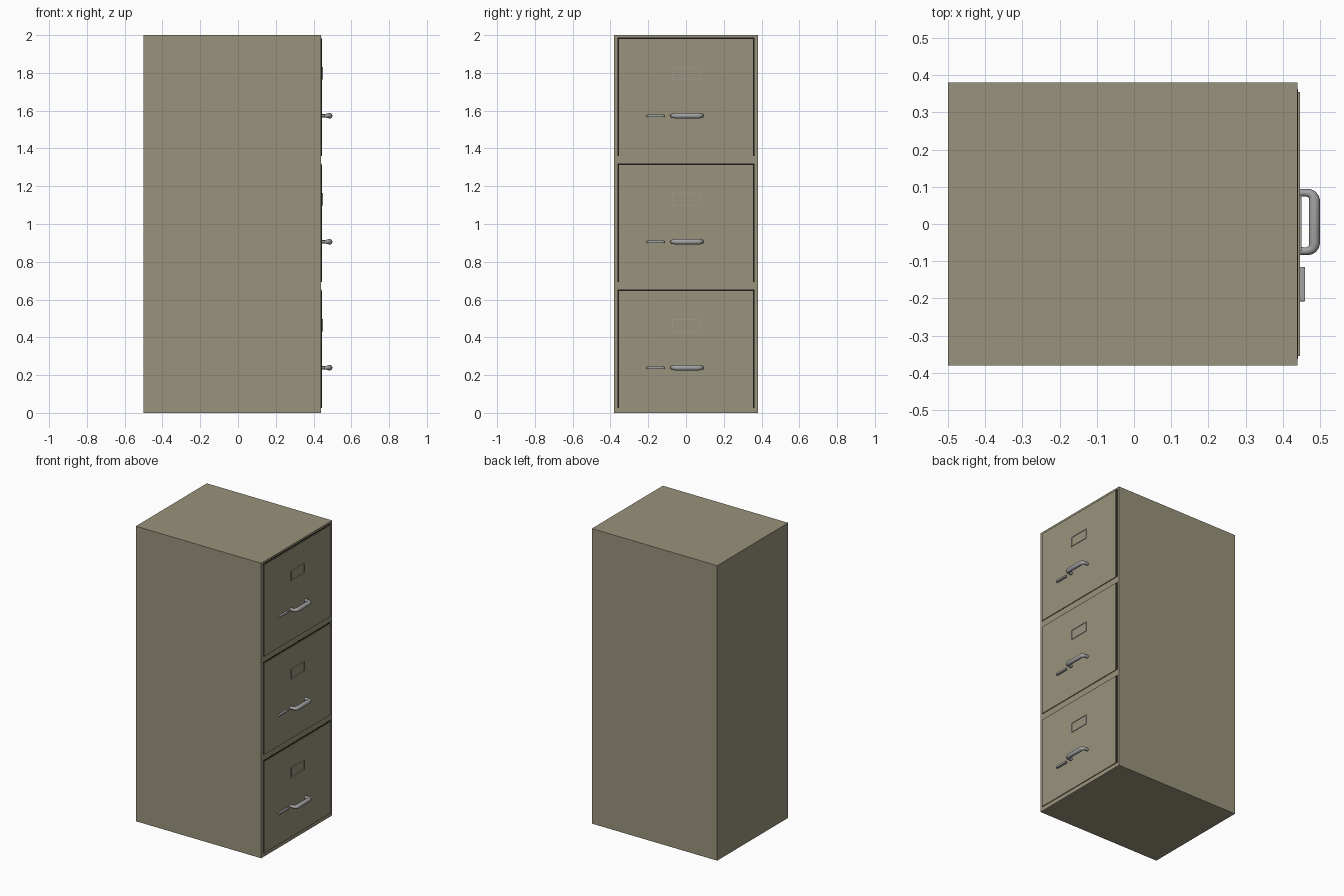
import bpy, math
from mathutils import Vector

if "Cube" in bpy.data.objects:
    bpy.data.objects.remove(bpy.data.objects["Cube"])


def material(name, color):
    m = bpy.data.materials.new(name)
    m.diffuse_color = (*color, 1)
    m.use_nodes = True
    m.node_tree.nodes["Principled BSDF"].inputs["Base Color"].default_value = m.diffuse_color
    return m


paint = material("paint", (0.32, 0.29, 0.20))
dark = material("dark_gap", (0.01, 0.01, 0.01))
metal = material("metal", (0.36, 0.36, 0.37))


def box(name, lo, hi, mat, bevel=0):
    lo, hi = Vector(lo), Vector(hi)
    bpy.ops.mesh.primitive_cube_add(size=1, location=(lo + hi) / 2)
    ob = bpy.context.object
    ob.name = name
    ob.scale = hi - lo
    bpy.ops.object.transform_apply(location=False, rotation=False, scale=True)
    ob.data.materials.append(mat)
    if bevel:
        b = ob.modifiers.new("bevel", 'BEVEL')
        b.width = bevel
        b.segments = 2
    return ob


def handle(name, z):
    # C-shaped pull: thin legs, thicker grip, rounded corners
    x0, xg, ya, yb, r = 0.444, 0.485, -0.073, 0.084, 0.02
    pts = [(x0, ya, 0.7), (xg - r, ya, 0.7)]
    for i in range(1, 5):
        a = math.pi / 2 * i / 4
        pts.append((xg - r + r * math.sin(a), ya + r - r * math.cos(a), 0.7 + 0.3 * i / 4))
    mid = (ya + yb) / 2
    pts += [(x, 2 * mid - y, k) for x, y, k in reversed(pts)]
    cu = bpy.data.curves.new(name, 'CURVE')
    cu.dimensions = '3D'
    cu.bevel_depth = 0.015
    cu.bevel_resolution = 3
    cu.use_fill_caps = True
    sp = cu.splines.new('POLY')
    sp.points.add(len(pts) - 1)
    for p, (x, y, k) in zip(sp.points, pts):
        p.co = (x, y, z, 1)
        p.radius = k
    ob = bpy.data.objects.new(name, cu)
    bpy.context.collection.objects.link(ob)
    cu.materials.append(metal)
    bpy.ops.object.select_all(action='DESELECT')
    ob.select_set(True)
    bpy.context.view_layer.objects.active = ob
    bpy.ops.object.convert(target='MESH')
    bpy.ops.object.shade_smooth_by_angle(angle=math.radians(40))


# cabinet body
box("cabinet_body", (-0.5, -0.38, 0), (0.44, 0.38, 2), paint)

for n in range(3):
    z = n * 0.667
    # drawer front
    box(f"drawer_front_{n}", (0.43, -0.355, 0.027 + z), (0.446, 0.355, 0.646 + z), paint)
    # dark gap around the sides and top
    for s, side in ((-1, "left"), (1, "right")):
        y = sorted((s * 0.354, s * 0.363))
        box(f"gap_{side}_{n}", (0.43, y[0], 0.027 + z), (0.441, y[1], 0.654 + z), dark)
    box(f"gap_top_{n}", (0.43, -0.354, 0.645 + z), (0.441, 0.354, 0.654 + z), dark)
    # label holder frame
    z0, z1, t = 0.43 + z, 0.498 + z, 0.004
    for s, side in ((-1, "left"), (1, "right")):
        y = sorted((s * 0.072, s * (0.072 - t)))
        box(f"label_frame_{side}_{n}", (0.44, y[0], z0), (0.45, y[1], z1), metal)
    box(f"label_frame_bottom_{n}", (0.44, -0.068, z0), (0.45, 0.068, z0 + t), metal)
    box(f"label_frame_top_{n}", (0.44, -0.068, z1 - t), (0.45, 0.068, z1), metal)
    # pull handle and latch
    handle(f"handle_{n}", 0.239 + z)
    box(f"latch_{n}", (0.44, -0.208, 0.232 + z), (0.46, -0.115, 0.245 + z), metal, 0.002)
